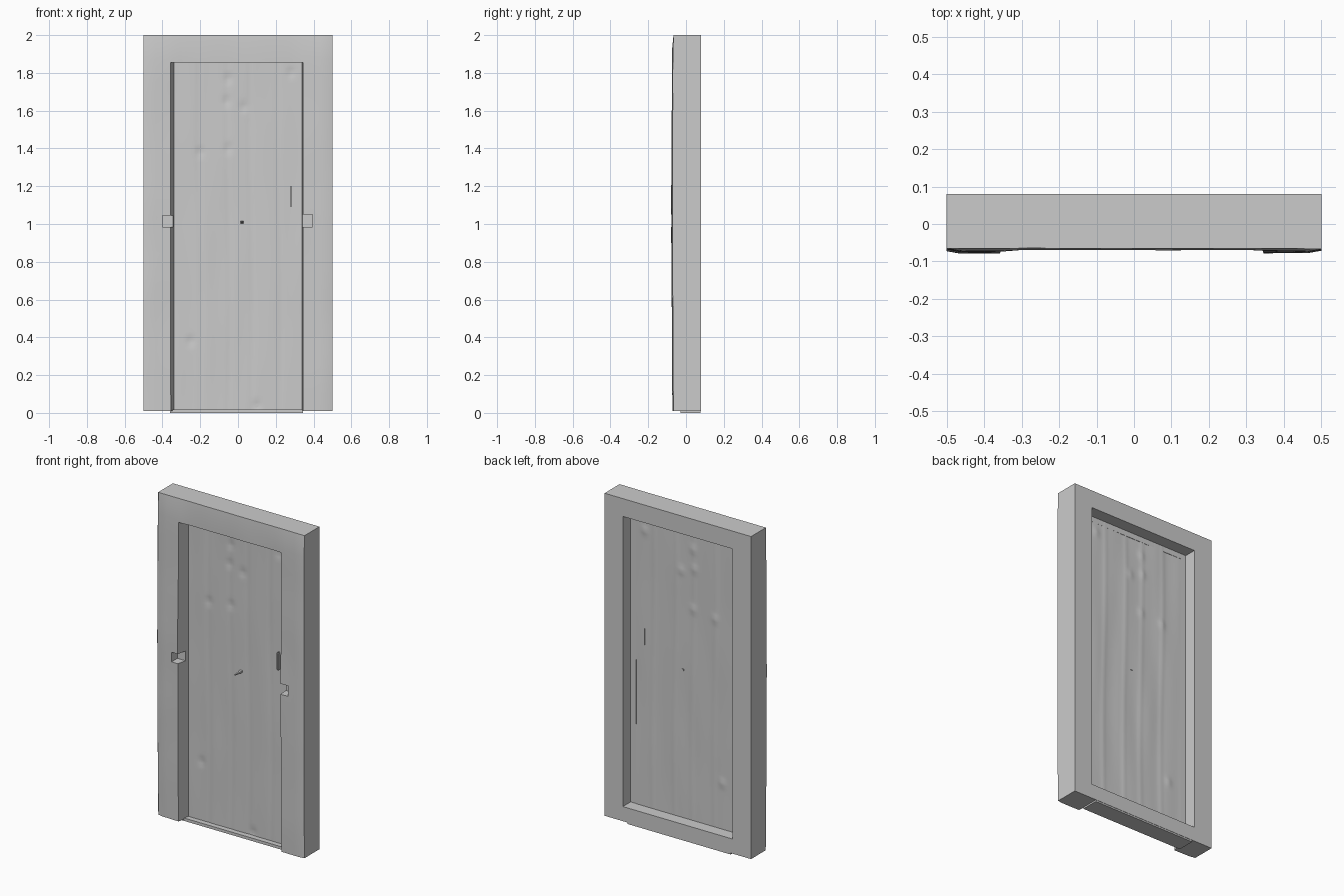
import bpy, bmesh, math
from mathutils import Vector, noise

if "Cube" in bpy.data.objects:
    bpy.data.objects.remove(bpy.data.objects["Cube"])


def add_mesh(name, bm, closed=True):
    # closed parts must face outwards so that the cuts work
    if closed and bm.calc_volume(signed=True) < 0:
        bmesh.ops.reverse_faces(bm, faces=bm.faces[:])
    bm.normal_update()
    mesh = bpy.data.meshes.new(name)
    bm.to_mesh(mesh)
    bm.free()
    ob = bpy.data.objects.new(name, mesh)
    bpy.context.collection.objects.link(ob)
    return ob


def box_bm(x0, x1, y0, y1, z0, z1):
    bm = bmesh.new()
    bmesh.ops.create_cube(bm, size=1)
    for v in bm.verts:
        v.co = Vector((x0 + (v.co.x + .5) * (x1 - x0),
                       y0 + (v.co.y + .5) * (y1 - y0),
                       z0 + (v.co.z + .5) * (z1 - z0)))
    return bm


def smooth(ob, angle=35):
    bpy.ops.object.select_all(action='DESELECT')
    bpy.context.view_layer.objects.active = ob
    ob.select_set(True)
    bpy.ops.object.shade_smooth_by_angle(angle=math.radians(angle))


def cut(ob, bm):
    cutter = add_mesh("cutter", bm)
    cutter.hide_render = True
    mod = ob.modifiers.new("cut", 'BOOLEAN')
    mod.operation, mod.solver, mod.object = 'DIFFERENCE', 'EXACT', cutter
    bpy.context.view_layer.objects.active = ob
    bpy.ops.object.modifier_apply(modifier=mod.name)
    bpy.data.objects.remove(cutter)


def groove(d, width):
    return math.exp(-(d / width) ** 2)


# frame block with a hand-hewn, slightly bulging front
bm = box_bm(-.5, .5, -.07, .08, .01, 2)
bmesh.ops.subdivide_edges(bm, edges=bm.edges[:], cuts=30, use_grid_fill=True)
bmesh.ops.recalc_face_normals(bm, faces=bm.faces[:])
for v in bm.verts:
    x, y, z = v.co
    t = max(0, (.03 - y) / .10)
    bulge = .007 * math.sin(math.pi * z / 2) if abs(x) > .33 else 0
    v.co.y -= t * (bulge + .004 * noise.noise(Vector((x * 5, 3, z * 3))))
    if y < -.069:                       # worn outer front edges
        if abs(x) > .499:
            v.co.y += .006
        if z > 1.999:
            v.co.y += .005
frame = add_mesh("door_frame", bm)

# front opening, narrowing towards the door
opening = box_bm(-.36, .346, -.09, .006, -.1, 1.856)
for v in opening.verts:
    if v.co.y > 0:
        v.co.x = -.338 if v.co.x < 0 else .338
cut(frame, opening)
# larger rebate behind the door, leaving a back sill
cut(frame, box_bm(-.375, .375, .004, .2, .10, 1.89))
# latch notches in both jambs
cut(frame, box_bm(-.40, -.30, -.2, -.02, .985, 1.045))
cut(frame, box_bm(.30, .395, -.2, -.02, .985, 1.05))
smooth(frame)

# threshold
smooth(add_mesh("threshold", box_bm(-.36, .345, -.03, .078, 0, .018)))

# thin door panel with plank grooves, wobble and knots
bm = bmesh.new()
bmesh.ops.create_grid(bm, x_segments=60, y_segments=90, size=1)
knots = [(-.05, 1.77), (-.06, 1.65), (-.05, 1.4), (.03, 1.62),
         (-.2, 1.38), (.28, 1.8), (-.25, .38), (.1, .04)]
for v in bm.verts:
    x = v.co.x * .372
    z = .015 + (v.co.y + 1) / 2 * 1.87
    y = .002 + .003 * noise.noise(Vector((x * 9, 7, z * 2)))
    wander = .008 * math.sin(z * 3)
    for gx in (-.2, -.05, .07, .22):
        y += .002 * groove(x - gx - wander, .012)
    for kx, kz in knots:
        y += .006 * groove(math.hypot(x - kx, z - kz), .02)
    v.co = Vector((x, y, z))
smooth(add_mesh("door_panel", bm, closed=False), 60)

# small handle and centre peg
bm = box_bm(.274, .286, -.018, .006, 1.09, 1.20)
bmesh.ops.bevel(bm, geom=bm.edges[:], offset=.004, segments=2, affect='EDGES')
smooth(add_mesh("handle", bm))
bm = box_bm(.013, .029, -.06, .006, 1.003, 1.016)
for v in bm.verts:
    if v.co.y < -.05:
        v.co.x = .021 + (v.co.x - .021) * .4
        v.co.z = 1.01 + (v.co.z - 1.01) * .4
smooth(add_mesh("centre_peg", bm))
